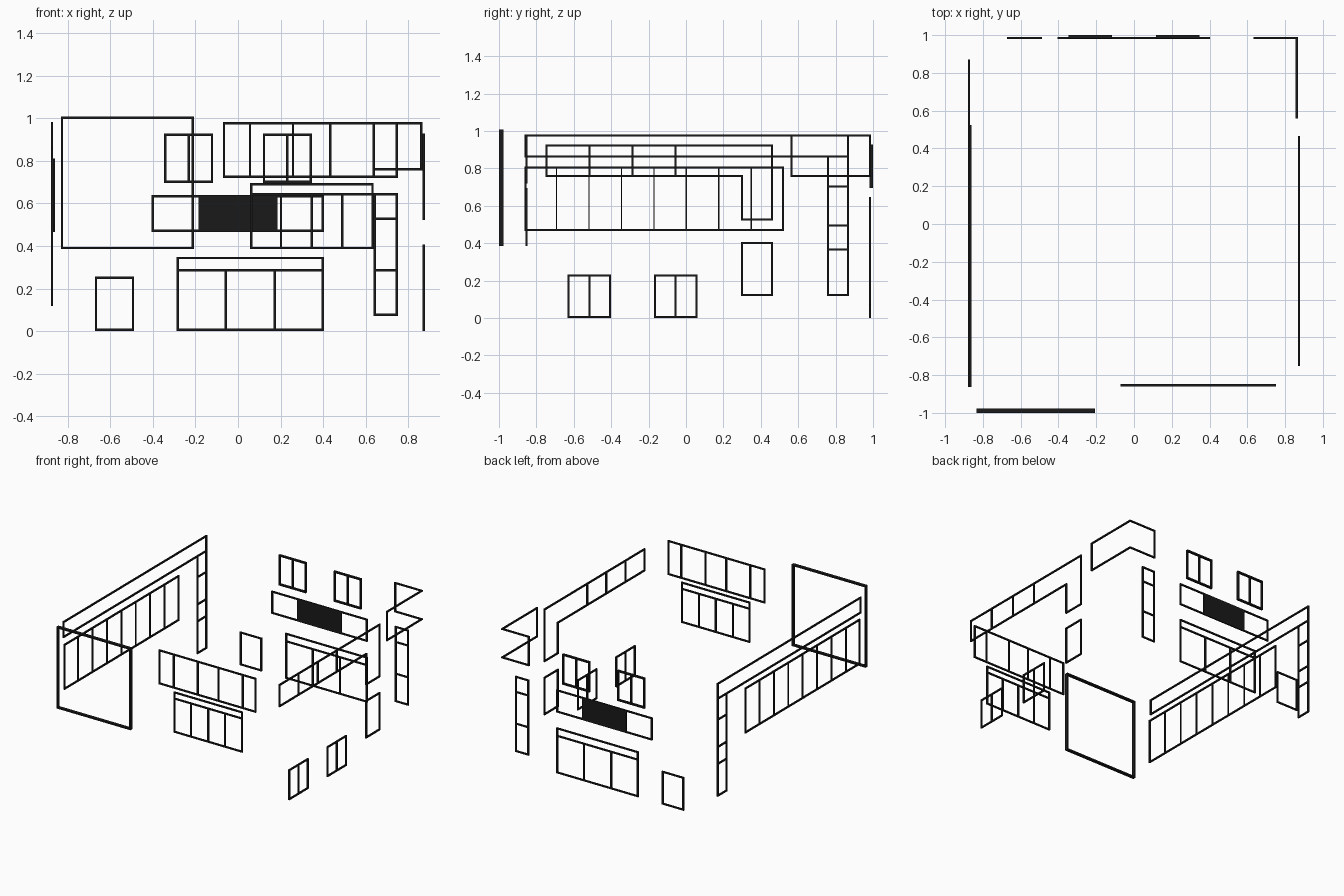
import bpy, bmesh
from mathutils import Vector

if "Cube" in bpy.data.objects:
    bpy.data.objects.remove(bpy.data.objects["Cube"])

W = 0.011  # bar width
black = bpy.data.materials.new("black_trim")
black.diffuse_color = (0.01, 0.01, 0.01, 1)
black.use_nodes = True
black.node_tree.nodes["Principled BSDF"].inputs["Base Color"].default_value = black.diffuse_color


def strip(bm, pts, closed, width, place, d0, d1):
    """Mitred flat bar following pts in the wall plane, given depth d0..d1."""
    p = [Vector(q) for q in pts]
    n = len(p)
    segs = n if closed else n - 1
    norm = []
    for i in range(segs):
        d = (p[(i + 1) % n] - p[i]).normalized()
        norm.append(Vector((-d.y, d.x)))
    rings = []
    for i in range(n):
        a = norm[i - 1] if (closed or i > 0) else norm[0]
        b = norm[i] if i < segs else norm[-1]
        m = (a + b) / (1 + a.dot(b)) * width / 2
        rings.append([bm.verts.new(place(*(p[i] + m * s), d))
                      for s, d in ((1, d0), (-1, d0), (-1, d1), (1, d1))])
    for i in range(segs):
        r, t = rings[i], rings[(i + 1) % n]
        for k in range(4):
            bm.faces.new((r[k], r[(k + 1) % 4], t[(k + 1) % 4], t[k]))
    if not closed:
        bm.faces.new(rings[0])
        bm.faces.new(rings[-1])


def frame(name, axis, d0, d1, outline, bars=(), closed=True, bar_w=W, panel=None):
    """Window frame on a wall facing the x or y axis; bars are (u0, v0, u1, v1)."""
    if axis == 'y':
        place = lambda u, v, d: (u, d, v)
    else:
        place = lambda u, v, d: (d, u, v)
    bm = bmesh.new()
    strip(bm, outline, closed, W, place, d0, d1)
    for u0, v0, u1, v1 in bars:
        a, b = Vector((u0, v0)), Vector((u1, v1))
        t = (b - a).normalized() * W / 2
        strip(bm, [a + t, b - t], False, bar_w, place, d0, d1)
    if panel:
        u0, u1, v0, v1 = panel
        mid = (v0 + v1) / 2
        strip(bm, [(u0, mid), (u1, mid)], False, v1 - v0 - W, place, d0, d1)
    bmesh.ops.recalc_face_normals(bm, faces=bm.faces)
    me = bpy.data.meshes.new(name)
    bm.to_mesh(me)
    bm.free()
    me.materials.append(black)
    ob = bpy.data.objects.new(name, me)
    bpy.context.collection.objects.link(ob)
    return ob


def rect(u0, u1, v0, v1):
    return [(u0, v0), (u1, v0), (u1, v1), (u0, v1)]


def uprights(us, v0, v1):
    return [(u, v0, u, v1) for u in us]


def rails(vs, u0, u1):
    return [(u0, v, u1, v) for v in vs]


# Front wall
frame("front_large_frame", 'y', -1.0, -0.976, rect(-0.827, -0.213, 0.39, 1.002))
F = (-0.859, -0.848)
frame("front_upper_window", 'y', *F, rect(-0.066, 0.746, 0.725, 0.977),
      uprights((0.056, 0.258, 0.433, 0.638), 0.725, 0.977))
frame("front_lower_window", 'y', *F, rect(0.062, 0.632, 0.39, 0.69),
      rails([0.643], 0.062, 0.632) + uprights((0.202, 0.347, 0.489), 0.39, 0.643))

# Back wall
B = (0.979, 0.990)
frame("back_door", 'y', *B, rect(-0.667, -0.493, 0.007, 0.25))
frame("back_middle_window", 'y', *B, rect(-0.4, 0.398, 0.471, 0.633),
      panel=(-0.186, 0.186, 0.471, 0.633))
frame("back_patio_door", 'y', *B, rect(-0.283, 0.398, 0.007, 0.343),
      rails([0.286], -0.283, 0.398) + uprights((-0.058, 0.172), 0.007, 0.286))
frame("back_stair_window", 'y', *B, rect(0.642, 0.745, 0.077, 0.643),
      rails((0.528, 0.286), 0.642, 0.745))
for side, s in (("left", -1), ("right", 1)):
    u = sorted((s * 0.122, s * 0.342))
    frame(f"back_upper_window_{side}", 'y', 0.982, 1.0, rect(*u, 0.702, 0.923),
          uprights([s * 0.232], 0.702, 0.923))

# Corner window wrapping from back to right wall, with no corner post
frame("corner_window_back", 'y', *B,
      [(0.867, 0.76), (0.638, 0.76), (0.638, 0.977), (0.867, 0.977)], closed=False)
frame("corner_window_side", 'x', 0.856, 0.867,
      [(0.979, 0.76), (0.565, 0.76), (0.565, 0.977), (0.979, 0.977)], closed=False)

# Left wall
frame("left_corner_strip", 'x', -0.879, -0.868,
      [(-0.857, 0.863), (0.76, 0.863), (0.76, 0.123), (0.865, 0.123),
       (0.865, 0.977), (-0.857, 0.977)],
      rails((0.863, 0.703, 0.495, 0.366), 0.76, 0.865))
frame("left_long_window", 'x', -0.870, -0.859, rect(-0.857, 0.519, 0.471, 0.806),
      uprights([-0.692 + 0.1735 * i for i in range(7)], 0.471, 0.806), bar_w=0.007)

# Right wall
R = (0.867, 0.878)
frame("right_upper_window", 'x', *R,
      [(-0.745, 0.76), (0.299, 0.76), (0.299, 0.528), (0.46, 0.528),
       (0.46, 0.922), (-0.745, 0.922)],
      uprights((-0.516, -0.286, -0.056), 0.76, 0.922))
frame("right_single_window", 'x', *R, rect(0.299, 0.46, 0.123, 0.401))
for i, c in enumerate((-0.517, -0.055)):
    frame(f"right_low_window_{i + 1}", 'x', *R, rect(c - 0.111, c + 0.111, 0.006, 0.227),
          uprights([c], 0.006, 0.227))
